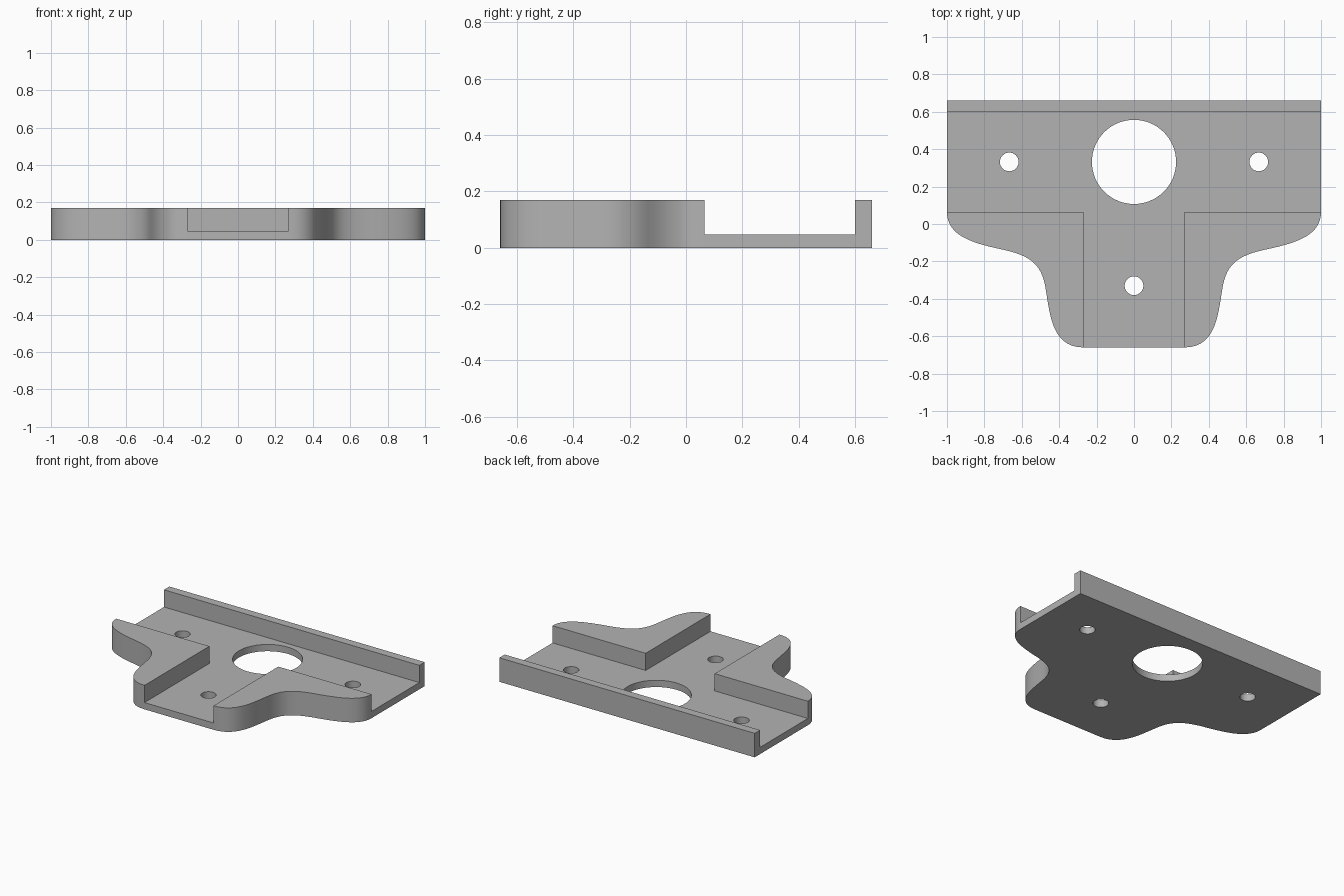
import bpy
import bmesh
import math
from mathutils import Matrix, Vector
from mathutils.geometry import interpolate_bezier

cube = bpy.data.objects.get("Cube")
if cube:
    bpy.data.objects.remove(cube, do_unlink=True)

HEIGHT, FLOOR, BACK = 0.17, 0.048, 0.66
CHANNEL_FRONT, CHANNEL_BACK, SLOT = 0.065, 0.60, 0.27

gray = bpy.data.materials.new("plain gray")
gray.use_nodes = True
gray.diffuse_color = (0.45, 0.45, 0.45, 1)
gray.node_tree.nodes["Principled BSDF"].inputs["Base Color"].default_value = gray.diffuse_color


def make_object(name, bm):
    bmesh.ops.recalc_face_normals(bm, faces=bm.faces)
    mesh = bpy.data.meshes.new(name)
    bm.to_mesh(mesh)
    bm.free()
    mesh.materials.append(gray)
    obj = bpy.data.objects.new(name, mesh)
    bpy.context.collection.objects.link(obj)
    return obj


def box_cutter(name, x, y0, y1):
    bm = bmesh.new()
    size = Matrix.Diagonal((2 * x, y1 - y0, 1, 1))
    place = Matrix.Translation((0, (y0 + y1) / 2, FLOOR + 0.5))
    bmesh.ops.create_cube(bm, size=1, matrix=place @ size)
    return make_object(name, bm)


def hole_cutter(name, x, y, radius, sides):
    bm = bmesh.new()
    bmesh.ops.create_cone(bm, cap_ends=True, segments=sides, radius1=radius,
                          radius2=radius, depth=1, matrix=Matrix.Translation((x, y, 0)))
    return make_object(name, bm)


# Curved flank, from the side edge to the front edge
flank = [
    ((1, CHANNEL_FRONT), (1, -0.06), (0.87, -0.10), (0.72, -0.133)),
    ((0.72, -0.133), (0.56, -0.165), (0.50, -0.21), (0.476, -0.326)),
    ((0.476, -0.326), (0.45, -0.46), (0.45, -BACK), (SLOT, -BACK)),
]
outline = [Vector((1, BACK, 0))]
for start, h1, h2, end in flank:
    a, b, c, d = (Vector((*p, 0)) for p in (start, h1, h2, end))
    points = interpolate_bezier(a, b, c, d, 17)
    outline += points if start[0] == 1 else points[1:]
outline += [Vector((-p.x, p.y, 0)) for p in reversed(outline)]

# Solid plate
bm = bmesh.new()
base = bm.faces.new([bm.verts.new(p) for p in outline])
raised = bmesh.ops.extrude_face_region(bm, geom=[base])
bmesh.ops.translate(bm, vec=(0, 0, HEIGHT),
                    verts=[v for v in raised["geom"] if isinstance(v, bmesh.types.BMVert)])
plate = make_object("bracket_plate", bm)

# Channel, front slot, bore and screw holes
cutters = [
    box_cutter("channel_cutter", 1.2, CHANNEL_FRONT, CHANNEL_BACK),
    box_cutter("slot_cutter", SLOT, -1, 0.3),
    hole_cutter("bore_cutter", 0, 0.332, 0.225, 64),
]
for x, y in ((-0.667, 0.332), (0.667, 0.332), (0, -0.33)):
    cutters.append(hole_cutter("screw_hole_cutter", x, y, 0.05, 32))
for cutter in cutters:
    cutter.hide_render = True
    mod = plate.modifiers.new(cutter.name, "BOOLEAN")
    mod.operation = "DIFFERENCE"
    mod.solver = "EXACT"
    mod.object = cutter

# Bake the cuts and drop the helpers
graph = bpy.context.evaluated_depsgraph_get()
cut_mesh = bpy.data.meshes.new_from_object(plate.evaluated_get(graph))
plate.modifiers.clear()
plate.data = cut_mesh
for cutter in cutters:
    bpy.data.objects.remove(cutter, do_unlink=True)

bpy.ops.object.select_all(action="DESELECT")
plate.select_set(True)
bpy.context.view_layer.objects.active = plate
bpy.ops.object.shade_smooth_by_angle(angle=math.radians(30))
